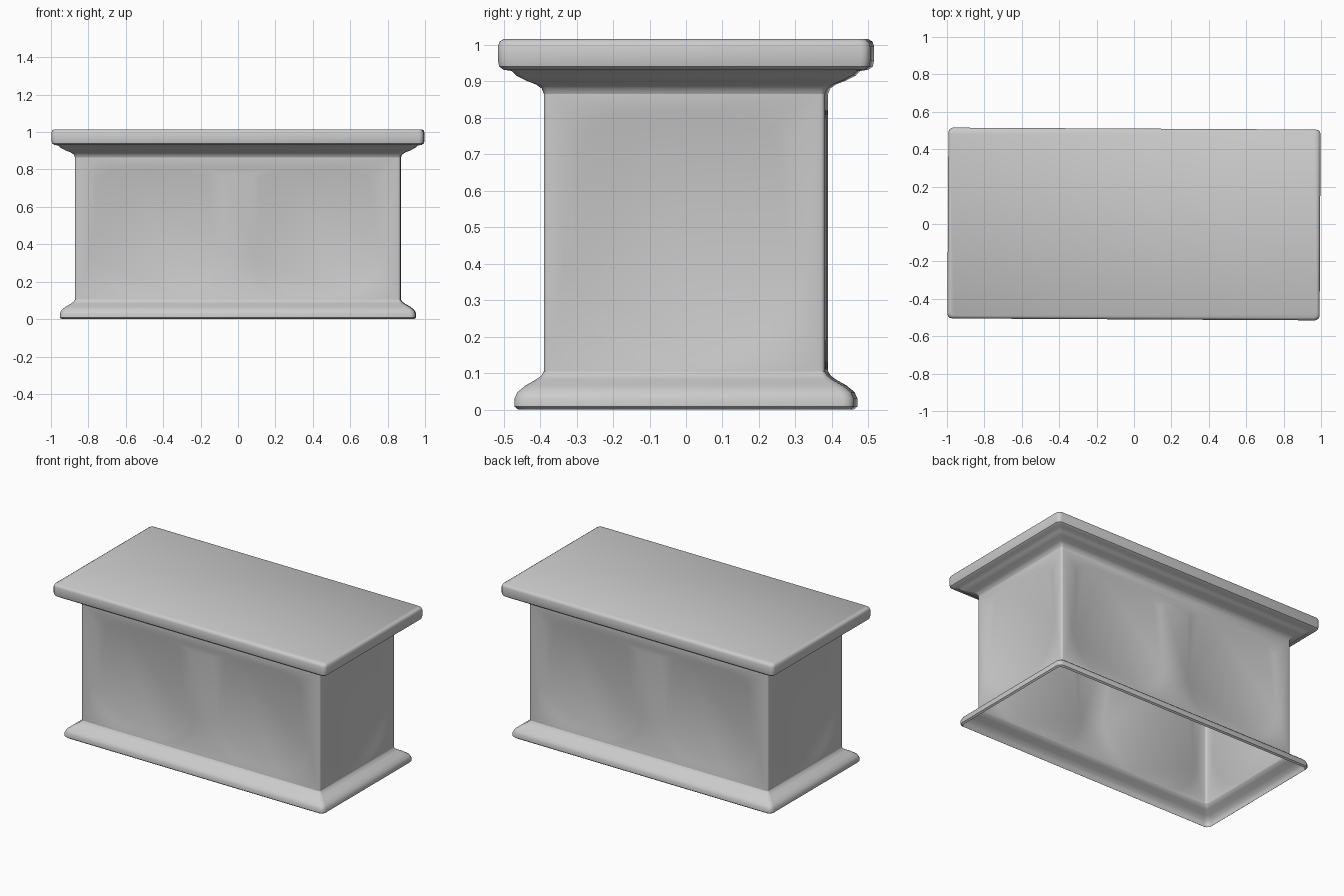
import bpy, bmesh, math
from mathutils import Vector, Matrix

cube = bpy.data.objects.get("Cube")
if cube:
    bpy.data.objects.remove(cube)

stone = bpy.data.materials.new("plain grey")
stone.use_nodes = True
GREY = (0.6, 0.6, 0.6, 1)
stone.diffuse_color = GREY
stone.node_tree.nodes["Principled BSDF"].inputs["Base Color"].default_value = GREY

CORNER_STEPS = 4
BODY_X, BODY_Y = 0.87, 0.385
FLOOR, CEILING = 0.105, 0.865
RECESS, SLOPE = 0.01, 0.03


def ring(bm, out, z, r):
    """Rounded rectangle, standing out from the body by the given amount."""
    hx, hy = BODY_X + out, BODY_Y + out
    verts = []
    for k, (sx, sy) in enumerate([(1, 1), (-1, 1), (-1, -1), (1, -1)]):
        for i in range(CORNER_STEPS):
            a = math.pi / 2 * (k + i / (CORNER_STEPS - 1))
            verts.append(bm.verts.new((sx * (hx - r) + r * math.cos(a),
                                       sy * (hy - r) + r * math.sin(a), z)))
    return verts


def bridge(bm, lower, upper, skip_flats=False):
    n = len(lower)
    for i in range(n):
        if skip_flats and i % CORNER_STEPS == CORNER_STEPS - 1:
            continue
        j = (i + 1) % n
        bm.faces.new((lower[i], lower[j], upper[j], upper[i]))


def panel_outline(half, low, high, radius, arch, inset):
    """Panel with round lower corners and a gently arched top, as (u, z)."""
    half, low, high = half - inset, low + inset, high - inset
    radius -= inset
    pts = []
    for i in range(9):
        a = math.pi / 2 * (2 + i / 8)
        pts.append((-half + radius + radius * math.cos(a), low + radius + radius * math.sin(a)))
    pts += [(-u, z) for u, z in reversed(pts)]
    for i in range(11):
        t = 1 - i / 5
        pts.append((half * t * (0.97 if abs(t) == 1 else 1),
                    high - arch * t * t - (0.01 if abs(t) == 1 else 0)))
    return pts


def loop_edges(bm, verts):
    return [bm.edges.get((a, b)) or bm.edges.new((a, b))
            for a, b in zip(verts, verts[1:] + verts[:1])]


def panelled_wall(bm, corners, normal, panels):
    """Flat wall with shallow sunken panels."""
    along = Vector((0, 0, 1)).cross(normal)
    face_dist = BODY_X if normal.x else BODY_Y
    edges = loop_edges(bm, corners)
    for centre, half, radius in panels:
        def loop(inset, depth):
            return [bm.verts.new(along * (centre + u) + normal * (face_dist - depth) + Vector((0, 0, z)))
                    for u, z in panel_outline(half, 0.11, 0.82, radius, 0.035, inset)]
        rim = loop(0, 0)
        bed = loop(SLOPE, RECESS)
        edges += loop_edges(bm, rim)
        bridge(bm, rim, bed)
        bm.faces.new(bed)
    bmesh.ops.triangle_fill(bm, edges=edges, use_beauty=True, normal=normal)


def finish(bm, name):
    bmesh.ops.recalc_face_normals(bm, faces=bm.faces)
    # the piece stands very slightly askew
    bmesh.ops.rotate(bm, verts=bm.verts, matrix=Matrix.Rotation(math.radians(-0.3), 3, "Z"))
    mesh = bpy.data.meshes.new(name)
    bm.to_mesh(mesh)
    bm.free()
    mesh.materials.append(stone)
    obj = bpy.data.objects.new(name, mesh)
    bpy.context.collection.objects.link(obj)
    bpy.ops.object.select_all(action="DESELECT")
    obj.select_set(True)
    bpy.context.view_layer.objects.active = obj
    bpy.ops.object.shade_smooth_by_angle(angle=math.radians(40))


def moulding(name, profile, capped=False):
    """Sweep an (outward, height, corner radius) profile round the body."""
    bm = bmesh.new()
    rings = [ring(bm, *p) for p in profile]
    for lower, upper in zip(rings, rings[1:]):
        bridge(bm, lower, upper)
    if capped:
        bm.faces.new(rings[-1])
    finish(bm, name)


# Flared foot, open underneath
moulding("base_moulding", [
    (0.07, 0.0, 0.03), (0.08, 0.008, 0.03), (0.08, 0.03, 0.03), (0.072, 0.048, 0.03),
    (0.05, 0.066, 0.025), (0.02, 0.083, 0.02), (0.006, 0.094, 0.015), (0, FLOOR, 0.012)])

# Hollow body: two panels on each long side, one on each end
bm = bmesh.new()
bottom, top = ring(bm, 0, FLOOR, 0.012), ring(bm, 0, CEILING, 0.012)
bridge(bm, bottom, top, skip_flats=True)
for k, normal in enumerate([(0, 1, 0), (-1, 0, 0), (0, -1, 0), (1, 0, 0)]):
    i = k * CORNER_STEPS + CORNER_STEPS - 1
    j = (i + 1) % len(bottom)
    panels = [(-0.435, 0.36, 0.24), (0.435, 0.36, 0.24)] if normal[1] else [(0, 0.33, 0.29)]
    panelled_wall(bm, [bottom[i], bottom[j], top[j], top[i]], Vector(normal), panels)
finish(bm, "panelled_body")

# Cove under the lid, then the slab with softened edges
moulding("lid_slab", [
    (0, CEILING, 0.012), (0.006, 0.88, 0.015), (0.022, 0.891, 0.02), (0.05, 0.902, 0.02),
    (0.075, 0.915, 0.02), (0.088, 0.928, 0.02), (0.11, 0.931, 0.02), (0.122, 0.94, 0.025),
    (0.125, 0.955, 0.025), (0.125, 0.995, 0.025), (0.121, 1.008, 0.025), (0.11, 1.015, 0.02)],
    capped=True)
